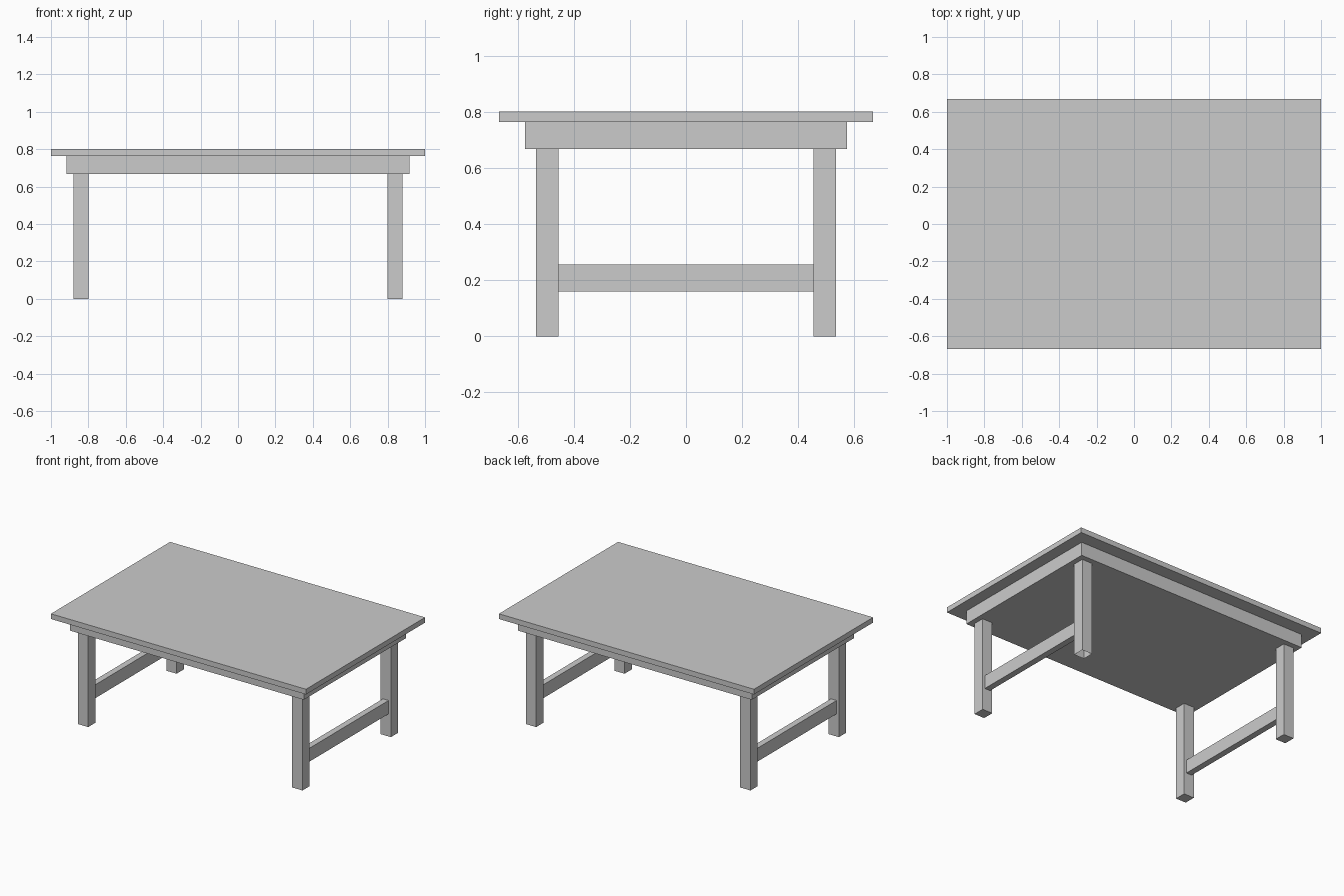
import bpy
import bmesh
from mathutils import Vector

cube = bpy.data.objects.get("Cube")
if cube:
    bpy.data.objects.remove(cube, do_unlink=True)

GREY = (0.6, 0.6, 0.6, 1.0)
grey = bpy.data.materials.new("light_grey")
grey.use_nodes = True
grey.diffuse_color = GREY
grey.node_tree.nodes["Principled BSDF"].inputs["Base Color"].default_value = GREY


def box(name, low, high, open_bottom=False):
    """Flat-sided box between two opposite corners."""
    low, high = Vector(low), Vector(high)
    bm = bmesh.new()
    bmesh.ops.create_cube(bm, size=1)
    bmesh.ops.scale(bm, vec=high - low, verts=bm.verts)
    bmesh.ops.translate(bm, vec=(low + high) / 2, verts=bm.verts)
    if open_bottom:
        bm.normal_update()
        under = [f for f in bm.faces if f.normal.z < -0.9]
        bmesh.ops.delete(bm, geom=under, context='FACES')
    mesh = bpy.data.meshes.new(name)
    bm.to_mesh(mesh)
    bm.free()
    mesh.materials.append(grey)
    obj = bpy.data.objects.new(name, mesh)
    bpy.context.collection.objects.link(obj)
    return obj


# Top board and the solid apron block beneath it
APRON_Z, BOARD_Z, TOP_Z = 0.667, 0.763, 0.8
box("table_top", (-1, -0.667, BOARD_Z), (1, 0.667, TOP_Z))
box("apron", (-0.917, -0.573, APRON_Z), (0.917, 0.573, BOARD_Z))

# Square legs, the back left one hollow underneath
LEG_X, LEG_Y, HALF = 0.84, 0.495, 0.04
for side, sx in (("left", 1), ("right", -1)):
    for end, sy in (("front", -1), ("back", 1)):
        x, y = sx * LEG_X, sy * LEG_Y
        box(f"{end}_{side}_leg", (x - HALF, y - HALF, 0),
            (x + HALF, y + HALF, APRON_Z),
            open_bottom=(sx > 0 and sy > 0))

# Low rails joining the legs at each end
RAIL_HALF, RAIL_Y = 0.022, LEG_Y - HALF
for side, sx in (("left", 1), ("right", -1)):
    x = sx * LEG_X
    box(f"{side}_rail", (x - RAIL_HALF, -RAIL_Y, 0.16),
        (x + RAIL_HALF, RAIL_Y, 0.255))
